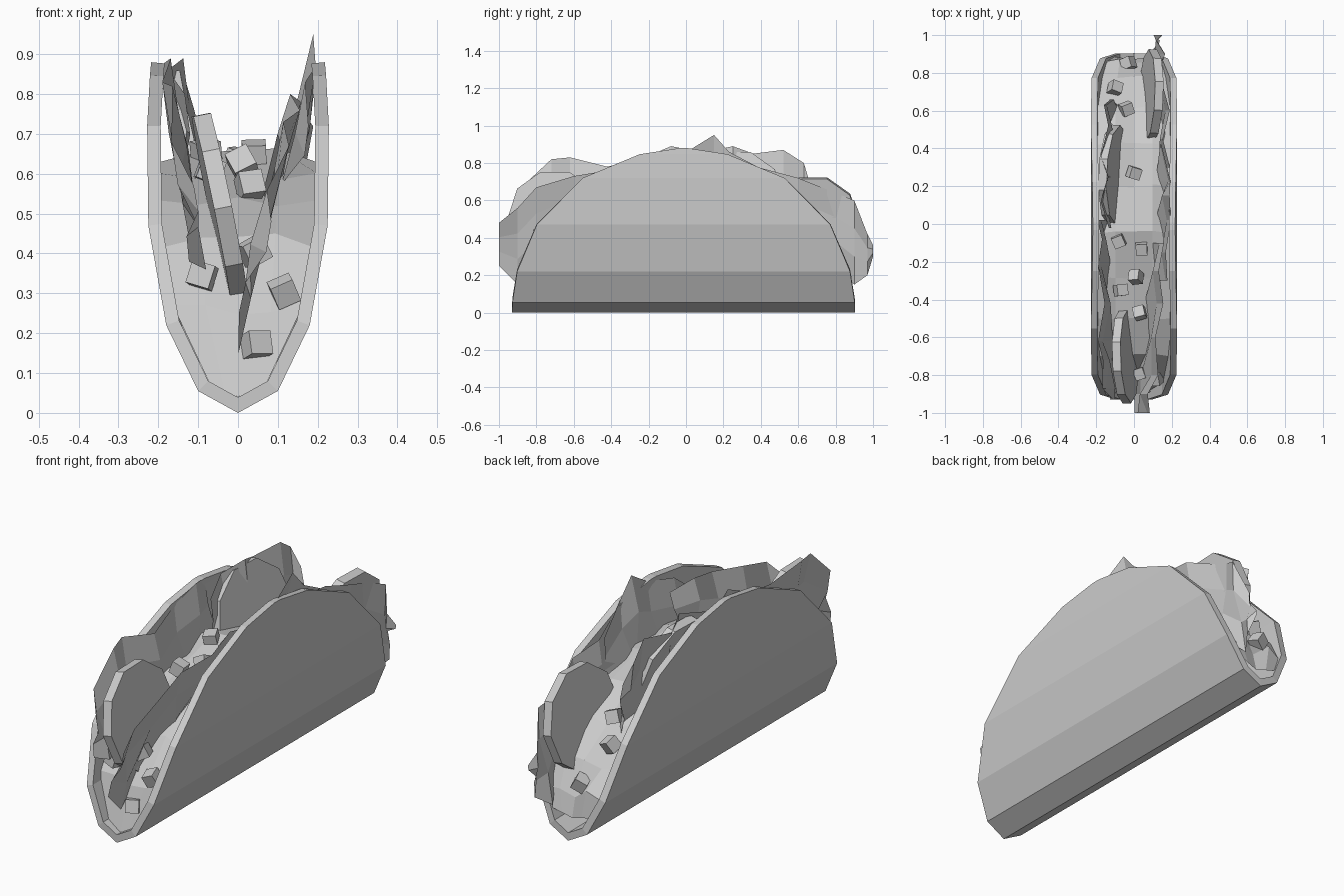
import bpy, math, random
from mathutils import Vector, Euler

if "Cube" in bpy.data.objects:
    bpy.data.objects.remove(bpy.data.objects["Cube"])
random.seed(4)


def make(name, verts, faces):
    me = bpy.data.meshes.new(name)
    me.from_pydata(verts, [], faces)
    me.update()
    ob = bpy.data.objects.new(name, me)
    bpy.context.collection.objects.link(ob)
    return ob


def grid(rows):
    n = len(rows[0])
    verts = [p for r in rows for p in r]
    faces = [(i * n + j, (i + 1) * n + j, (i + 1) * n + j + 1, i * n + j + 1)
             for i in range(len(rows) - 1) for j in range(n - 1)]
    return verts, faces


# Folded shell: half section (x, z, half length) mirrored across x
half = [(0.10, 0.055, 0.915), (0.18, 0.22, 0.89), (0.225, 0.47, 0.785),
        (0.228, 0.72, 0.54), (0.221, 0.847, 0.235), (0.218, 0.88, 0.02)]
section = [(-x, z, l) for x, z, l in reversed(half)] + [(0, 0, 0.917)] + half
# left-to-right winding points the sheet's normals inward, so it thickens inward
rows = [[(x, -0.013 - l, z), (x, -0.013 + l, z)] for x, z, l in section]
shell = make("shell", *grid(rows))
sol = shell.modifiers.new("thickness", 'SOLIDIFY')
sol.thickness = 0.034
sol.offset = 1
sol.use_even_offset = True


def inner_width(z):
    t = [(0.035, 0), (0.075, 0.07), (0.23, 0.15), (0.48, 0.19), (1.0, 0.19)]
    for (z0, w0), (z1, w1) in zip(t, t[1:]):
        if z <= z1:
            return w0 + (w1 - w0) * max(0, z - z0) / (z1 - z0)
    return 0.19


def fill_height(y):
    return 0.07 + 0.56 * math.sqrt(max(0, 1 - (y / 0.89) ** 2))


# Meat filling: lumpy mound running along the fold
rows = []
for y in (-0.89, -0.83, -0.7, -0.5, -0.28, -0.05, 0.2, 0.42, 0.62, 0.78, 0.86, 0.885):
    h = fill_height(y)
    row = []
    for f in (1, 0.5, 0, -0.5, -1):
        lump = 0 if abs(f) == 1 else random.uniform(-0.03, 0.04)
        if abs(y) > 0.88:
            lump = -0.03 * (1 - abs(f))
        row.append((f * (inner_width(h) + 0.008), y + lump * 0.4, h + lump))
    rows.append(row)
make("meat_filling", *grid(rows))


# Lettuce leaves: crinkled sheets, stations are (y, bottom z, top z)
def leaf(name, x_low, x_high, stations, crinkle=0.024):
    rows = []
    for i, (y, lo, hi) in enumerate(stations):
        row = []
        for k in range(4):
            t = k / 3
            z = lo + (hi - lo) * t
            x = x_low + (x_high - x_low) * (z - 0.2) / 0.65
            x += (crinkle if (i + k // 2) % 2 else -crinkle) * random.uniform(0.4, 1.0)
            lim = inner_width(z) + max(0, z - 0.85) * 0.25
            row.append((max(-lim, min(lim, x)), y, z))
        rows.append(row)
    make(name, *grid(rows))


leaf("lettuce_left_front", -0.07, -0.18,
     [(-0.93, 0.38, 0.57), (-0.87, 0.36, 0.68), (-0.72, 0.38, 0.82), (-0.62, 0.42, 0.83),
      (-0.42, 0.42, 0.78), (-0.22, 0.45, 0.83), (-0.08, 0.45, 0.89), (0.02, 0.5, 0.87)])
leaf("lettuce_left_back", -0.06, -0.155,
     [(-0.02, 0.5, 0.8), (0.12, 0.45, 0.86), (0.25, 0.42, 0.89), (0.36, 0.42, 0.85),
      (0.52, 0.4, 0.87), (0.63, 0.4, 0.8), (0.66, 0.45, 0.7)])
leaf("lettuce_right_front", 0.0, 0.16,
     [(-1.0, 0.25, 0.48), (-0.9, 0.15, 0.56), (-0.8, 0.25, 0.67), (-0.6, 0.38, 0.73),
      (-0.42, 0.4, 0.76), (-0.25, 0.5, 0.8), (-0.1, 0.55, 0.78)])
leaf("lettuce_right_middle", 0.06, 0.185,
     [(-0.3, 0.5, 0.72), (-0.15, 0.45, 0.83), (0.02, 0.45, 0.87), (0.15, 0.45, 0.95),
      (0.23, 0.45, 0.86), (0.42, 0.5, 0.76)])
leaf("lettuce_right_back", 0.11, 0.18,
     [(0.3, 0.5, 0.8), (0.45, 0.42, 0.76), (0.6, 0.35, 0.72), (0.8, 0.25, 0.64),
      (0.9, 0.15, 0.6), (0.97, 0.2, 0.42), (1.0, 0.3, 0.36)])


# Tomato slices: tilted ten-sided discs
def slice_disc(name, loc, r, tilt, yaw=0.0, depth=0.045):
    n, rot = 10, Euler((0, tilt, yaw))
    verts = []
    for s in (-1, 1):
        for i in range(n):
            a = 2 * math.pi * i / n
            v = Vector((s * depth / 2, r * math.cos(a), r * math.sin(a)))
            v.rotate(rot)
            verts.append(v + Vector(loc))
    faces = [(i, (i + 1) % n, n + (i + 1) % n, n + i) for i in range(n)]
    faces = [tuple(reversed(f)) for f in faces]
    faces += [tuple(reversed(range(n))), tuple(range(n, 2 * n))]
    make(name, verts, faces)


slice_disc("tomato_slice_front", (-0.045, -0.70, 0.515), 0.25, -0.2, 0.03)
slice_disc("tomato_slice_middle", (-0.105, 0.26, 0.61), 0.265, -0.24, -0.04)
slice_disc("tomato_slice_back", (0.09, 0.68, 0.49), 0.245, 0.18, -0.04)

# Cheese cubes scattered on the filling: (x, y, z or None to rest on top)
cubes = [(-0.03, 0.85, 0.27), (-0.10, 0.72, None), (-0.04, 0.61, None), (0, 0.27, None),
         (-0.08, -0.09, None), (0.04, -0.13, None), (0.01, -0.28, None), (-0.07, -0.35, None),
         (0.03, -0.47, None), (0.04, -0.79, 0.405), (0.115, -0.82, 0.305),
         (-0.09, -0.82, 0.345), (0.045, -0.87, 0.17)]
for i, (x, y, z) in enumerate(cubes):
    rot = Euler([random.uniform(-0.5, 0.5) for _ in range(3)])
    c = Vector((x, y, z if z else fill_height(y) + 0.025))
    verts = []
    for sx in (-1, 1):
        for sy in (-1, 1):
            for sz in (-1, 1):
                v = Vector((sx, sy, sz)) * 0.03
                v.rotate(rot)
                verts.append(v + c)
    make(f"cheese_cube_{i + 1}", verts,
         [(0, 1, 3, 2), (4, 6, 7, 5), (0, 4, 5, 1), (2, 3, 7, 6), (0, 2, 6, 4), (1, 5, 7, 3)])
